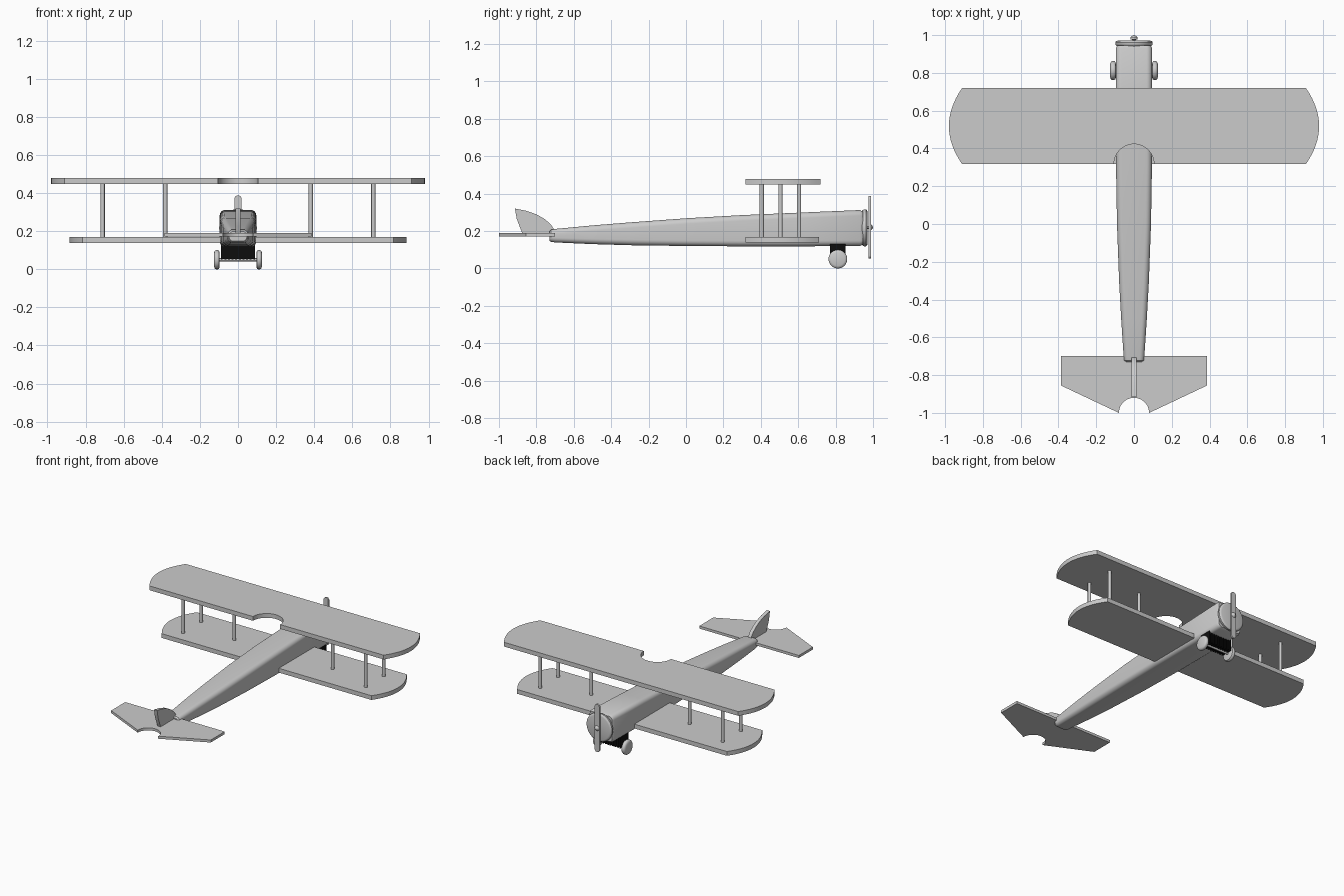
import bpy, bmesh
from math import sin, cos, pi, asin, radians
from mathutils import Matrix

cube = bpy.data.objects.get("Cube")
if cube:
    bpy.data.objects.remove(cube, do_unlink=True)


def material(name, value):
    m = bpy.data.materials.new(name)
    m.use_nodes = True
    colour = (value, value, value, 1)
    m.diffuse_color = colour
    m.node_tree.nodes["Principled BSDF"].inputs["Base Color"].default_value = colour
    return m


GREY = material("light grey", 0.6)
BLACK = material("black", 0.004)


def finish(name, bm, mat=GREY, smooth=True):
    bmesh.ops.recalc_face_normals(bm, faces=bm.faces)
    mesh = bpy.data.meshes.new(name)
    bm.to_mesh(mesh)
    bm.free()
    mesh.materials.append(mat)
    ob = bpy.data.objects.new(name, mesh)
    bpy.context.collection.objects.link(ob)
    if smooth:
        bpy.ops.object.select_all(action='DESELECT')
        ob.select_set(True)
        bpy.context.view_layer.objects.active = ob
        bpy.ops.object.shade_smooth_by_angle(angle=radians(35))
    return ob


def loft(name, rings, mat=GREY):
    """Skin a list of equal-length rings and cap both ends."""
    bm = bmesh.new()
    loops = [[bm.verts.new(p) for p in ring] for ring in rings]
    n = len(loops[0])
    for a, b in zip(loops, loops[1:]):
        for i in range(n):
            j = (i + 1) % n
            bm.faces.new((a[i], a[j], b[j], b[i]))
    bm.faces.new(loops[0])
    bm.faces.new(loops[-1])
    return finish(name, bm, mat)


def slab(name, outline, low, high):
    """Plan outline (x, y) extruded from low to high."""
    return loft(name, [[(x, y, z) for x, y in outline] for z in (low, high)])


def lathe(name, profile, centre, axis, mat=GREY, steps=40):
    """Turn (offset, radius) pairs around the x, y or z axis."""
    rings = []
    for d, r in profile:
        ring = []
        for i in range(steps):
            t = 2 * pi * i / steps
            u, v = r * cos(t), r * sin(t)
            p = {'x': (d, u, v), 'y': (u, d, v), 'z': (u, v, d)}[axis]
            ring.append([c + q for c, q in zip(centre, p)])
        rings.append(ring)
    return loft(name, rings, mat)


def mirrored(half):
    """Right-to-left closed outline from the +x half."""
    return half + [(-x, y) for x, y in reversed(half) if x > 1e-6]


# Fuselage: rounded-rectangle sections of (y, half width, bottom, top, corner)
def section(y, w, low, high, r):
    ring = []
    for k, (sx, sz) in enumerate(((1, 1), (-1, 1), (-1, -1), (1, -1))):
        cx, cz = sx * (w - r), (high - r if sz > 0 else low + r)
        for i in range(7):
            t = (k + i / 6) * pi / 2
            ring.append((cx + r * cos(t), y, cz + r * sin(t)))
    return ring


loft("fuselage", [section(*s) for s in (
    (-0.73, 0.046, 0.148, 0.198, 0.020), (-0.722, 0.053, 0.142, 0.207, 0.025),
    (-0.7, 0.055, 0.139, 0.211, 0.025), (-0.5, 0.068, 0.130, 0.230, 0.028),
    (-0.3, 0.079, 0.124, 0.246, 0.03), (0, 0.09, 0.12, 0.268, 0.03),
    (0.3, 0.095, 0.118, 0.285, 0.03), (0.6, 0.096, 0.118, 0.298, 0.03),
    (0.93, 0.096, 0.12, 0.312, 0.03), (0.945, 0.088, 0.128, 0.304, 0.025))])


# Wings with bowed tips; the upper one has a round cockpit cutout
def wing(name, span, back, front, low, high, cutout=0):
    mid, half_chord = (front + back) / 2, (front - back) / 2
    tip = []
    for i in range(17):
        s = 1 - i / 8
        tip.append((span - 0.07 * s * s, mid + half_chord * s))
    if cutout:
        tip += [(cutout * cos(i * pi / 24), back + cutout * sin(i * pi / 24))
                for i in range(13)]
    slab(name, mirrored(tip), low, high)


wing("upper_wing", 0.98, 0.317, 0.72, 0.448, 0.478, cutout=0.106)
wing("lower_wing", 0.885, 0.317, 0.71, 0.138, 0.168)

# Wing struts: two outer and one inner on each side
for side, word in ((1, "left"), (-1, "right")):
    for x, y, label in ((0.71, 0.405, "outer_rear"), (0.71, 0.605, "outer_front"),
                        (0.382, 0.505, "inner")):
        lathe(f"{word}_{label}_strut", [(0.16, 0.011), (0.455, 0.011)],
              (side * x, y, 0), 'z', steps=16)

# Tailplane with a round notch
half_tail = [(0, -0.7), (0.387, -0.7), (0.387, -0.855), (0.08, -1)]
half_tail += [(0.08 * cos(i * pi / 20), -1 + 0.08 * sin(i * pi / 20)) for i in range(1, 11)]
slab("tailplane", mirrored(half_tail), 0.172, 0.19)

# Fin
fin = [(-0.70, 0.18), (-0.706, 0.21), (-0.725, 0.238), (-0.76, 0.267), (-0.80, 0.289),
       (-0.85, 0.307), (-0.915, 0.32), (-0.905, 0.265), (-0.89, 0.225), (-0.872, 0.18)]
loft("tail_fin", [[(x, y, z) for y, z in fin] for x in (-0.012, 0.012)])

# Engine cowl, hub and propeller
lathe("engine_cowl", [(0.935, 0.08), (0.944, 0.094), (0.952, 0.099), (0.962, 0.099),
                      (0.968, 0.094), (0.971, 0.085)], (0, 0, 0.217), 'y')
lathe("propeller_hub", [(0.965, 0.008), (0.975, 0.008), (0.978, 0.018),
                        (0.988, 0.018), (0.995, 0.011), (1.0, 0.003)], (0, 0, 0.22), 'y', steps=24)
blade = []
for i in range(13):
    t = pi * i / 12
    blade.append((0.018 * cos(t), 0.37 + 0.018 * sin(t)))
blade += [(x, 0.44 - z) for x, z in [(-x, z) for x, z in blade]]
loft("propeller", [[(x, y, z) for x, z in blade] for y in (0.976, 0.988)])

# Wheels
for side, word in ((1, "left"), (-1, "right")):
    lathe(f"{word}_wheel", [(side * d, r) for d, r in (
        (0.096, 0.036), (0.099, 0.046), (0.105, 0.05), (0.116, 0.05),
        (0.122, 0.046), (0.126, 0.036))], (0, 0.812, 0.05), 'x')

# Ribbed undercarriage block between the wheels
bm = bmesh.new()


def box(x, width, depth, low, high):
    move = Matrix.Translation((x, 0.812, (low + high) / 2))
    bmesh.ops.create_cube(bm, size=1, matrix=move @ Matrix.Diagonal((width, depth, high - low, 1)))


box(0, 0.18, 0.07, 0.055, 0.13)
for i in range(10):
    box(-0.0855 + 0.019 * i, 0.01, 0.084, 0.05, 0.13)
finish("undercarriage", bm, BLACK, smooth=False)
lathe("axle", [(-0.11, 0.008), (0.11, 0.008)], (0, 0.812, 0.05), 'x', steps=12)
